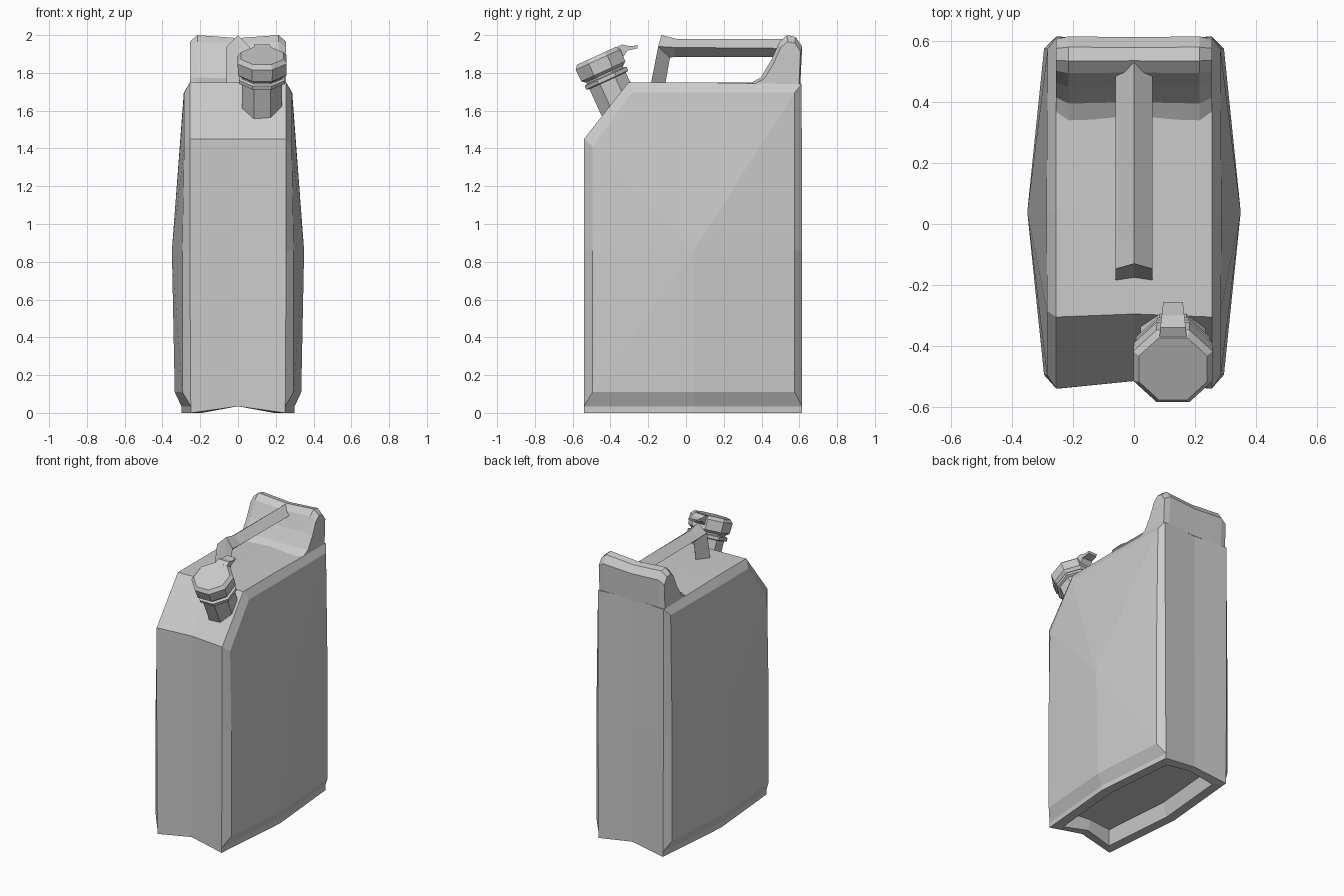
import bpy, bmesh, math
from mathutils import Matrix, Vector

if "Cube" in bpy.data.objects:
    bpy.data.objects.remove(bpy.data.objects["Cube"])


def finish(bm, name):
    bmesh.ops.recalc_face_normals(bm, faces=bm.faces)
    me = bpy.data.meshes.new(name)
    bm.to_mesh(me)
    bm.free()
    ob = bpy.data.objects.new(name, me)
    bpy.context.collection.objects.link(ob)
    return ob


def ring(bm, pts):
    return [bm.verts.new(p) for p in pts]


def bridge(bm, a, b, closed=True):
    n = len(a)
    for i in range(n if closed else n - 1):
        j = (i + 1) % n
        vs = list(dict.fromkeys([a[i], a[j], b[j], b[i]]))
        if len(vs) > 2:
            bm.faces.new(vs)


def loft(name, rings):
    bm = bmesh.new()
    loops = [ring(bm, r) for r in rings]
    for a, b in zip(loops, loops[1:]):
        bridge(bm, a, b)
    bm.faces.new(loops[0])
    bm.faces.new(loops[-1])
    return finish(bm, name)


# Can body: half built from centre seam, rim, inset and bulged panel, then mirrored
bm = bmesh.new()
seam = ring(bm, [(0, y, z) for y, z in (
    (-.515, .035), (-.515, .86), (-.515, 1.45), (-.295, 1.75),
    (.04, 1.75), (.60, 1.75), (.60, .86), (.60, .035))])
rim = ring(bm, [
    (.25, -.54, .035), (.255, -.54, .86), (.255, -.54, 1.45), (.255, -.305, 1.75),
    (.255, .04, 1.75), (.255, .612, 1.74), (.255, .615, .86), (.25, .615, .035),
    (.30, .04, .035)])
inset = ring(bm, [
    (.295, -.495, .11), (.295, -.495, .86), (.285, -.495, 1.41), (.285, -.285, 1.695),
    (.287, .04, 1.695), (.283, .575, 1.695), (.295, .575, .86), (.295, .575, .11),
    (.335, .04, .11)])
peak = bm.verts.new((.35, .04, .86))
bridge(bm, seam, rim[:8], closed=False)
bridge(bm, rim, inset)
for i in range(9):
    bm.faces.new((inset[i], inset[(i + 1) % 9], peak))
# Foot rim and recessed underside
foot = [seam[0]] + ring(bm, [(.25, -.54, 0), (.30, .04, 0), (.25, .615, 0)]) + [seam[7]]
bridge(bm, [seam[0], rim[0], rim[8], rim[7], seam[7]], foot, closed=False)
lip_pts = [(0, -.455, .035), (.19, -.475, 0), (.235, .04, 0), (.19, .55, 0), (0, .54, .035)]
lip = ring(bm, lip_pts)
deep = ring(bm, [(x * .9, .04 + (y - .04) * .95, .1) for x, y, z in lip_pts])
bridge(bm, foot, lip, closed=False)
bridge(bm, lip, deep, closed=False)
bm.faces.new(deep)
bmesh.ops.mirror(bm, geom=bm.verts[:] + bm.edges[:] + bm.faces[:],
                 matrix=Matrix.Identity(4), merge_dist=.001, axis='X')
finish(bm, "can_body")

# Raised ridge at the back
ridge = [(.34, 1.745), (.395, 1.775), (.45, 1.865), (.495, 1.965), (.535, 2.0),
         (.58, 1.99), (.615, 1.94), (.605, 1.735)]


def ridge_ring(x, s, drop):
    return [(x, .55 + (y - .55) * s, 1.735 + (z - 1.735) * (s - drop)) for y, z in ridge]


loft("back_ridge", [ridge_ring(-.255, .87, 0), ridge_ring(-.215, 1, 0),
                    ridge_ring(0, .97, .03),
                    ridge_ring(.215, 1, 0), ridge_ring(.255, .87, 0)])

# Handle: ridged bar, given as (outer, side, inner) positions in y, z
stations = [((-.177, 1.74), (-.186, 1.74), (-.11, 1.74)),
            ((-.13, 2.0), (-.147, 1.94), (-.085, 1.88)),
            ((-.05, 1.98), (-.06, 1.935), (-.06, 1.885)),
            ((.53, 1.98), (.51, 1.93), (.49, 1.885))]
loft("handle", [[(0, *o), (.06, *s), (0, *i), (-.06, *s)] for o, s, i in stations])

# Spout and cap: octagonal rings along a forward-leaning axis
tilt = math.radians(24.5)
pose = Matrix.Translation((.128, -.475, 1.89)) @ Matrix.Rotation(tilt, 4, 'X')


def octagons(name, profile):
    rings = []
    for r, h in profile:
        rr = r / math.cos(math.pi / 8)
        rings.append([pose @ Vector((rr * math.cos(a), rr * math.sin(a), h))
                      for a in [math.pi / 8 + k * math.pi / 4 for k in range(8)]])
    return loft(name, rings)


octagons("spout_neck", [(.106, -.39), (.106, -.10)])
octagons("spout_collar", [(.106, -.145), (.122, -.14), (.122, -.12), (.106, -.115)])
octagons("cap", [(.11, -.105), (.128, -.09), (.13, -.022), (.112, 0)])

# Cap release tab, tapering towards its tip
tab = [(-.39, 1.925), (-.34, 1.95), (-.30, 1.942), (-.255, 1.945),
       (-.258, 1.93), (-.31, 1.918), (-.335, 1.88), (-.39, 1.85)]


def tab_ring(side):
    return [(.128 + side * (.032 + .014 * min(1, (-.255 - y) / .12)), y, z) for y, z in tab]


loft("cap_tab", [tab_ring(-1), tab_ring(1)])
